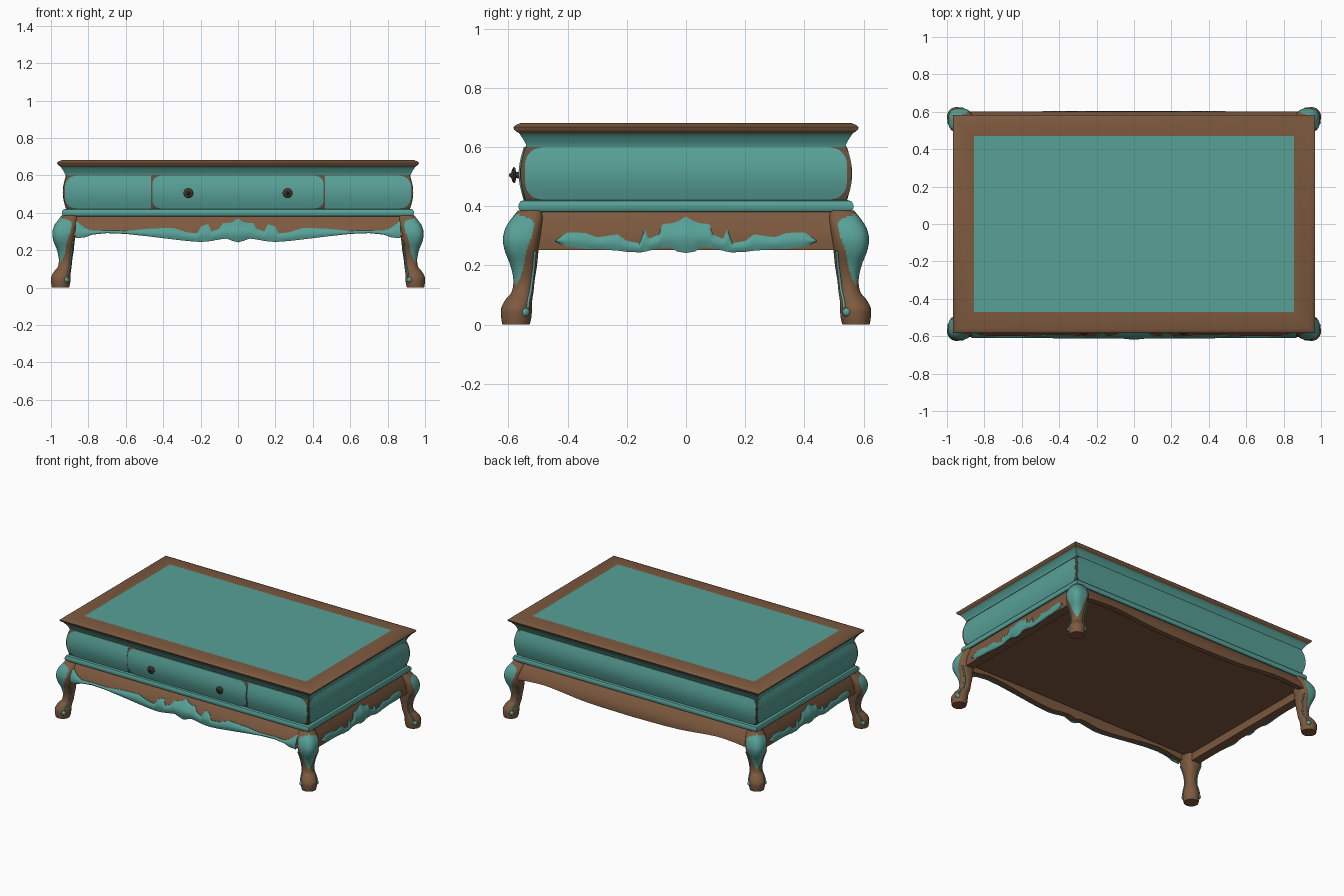
import bpy, bmesh, math
from mathutils import Vector

cube = bpy.data.objects.get("Cube")
if cube:
    bpy.data.objects.remove(cube)


def material(name, r, g, b):
    m = bpy.data.materials.new(name)
    m.use_nodes = True
    m.diffuse_color = (r, g, b, 1)
    m.node_tree.nodes["Principled BSDF"].inputs["Base Color"].default_value = (r, g, b, 1)
    return m


TEAL = material("teal paint", 0.095, 0.355, 0.31)
WOOD = material("brown wood", 0.205, 0.10, 0.049)
WORN = material("worn edge", 0.125, 0.08, 0.045)
METAL = material("dark bronze", 0.05, 0.035, 0.028)
STRETCH = 0.376  # extra half length along x compared with y


def finish(name, bm, mats, angle=35):
    bmesh.ops.recalc_face_normals(bm, faces=bm.faces)
    mesh = bpy.data.meshes.new(name)
    bm.to_mesh(mesh)
    bm.free()
    for m in mats:
        mesh.materials.append(m)
    ob = bpy.data.objects.new(name, mesh)
    bpy.context.collection.objects.link(ob)
    bpy.ops.object.select_all(action='DESELECT')
    ob.select_set(True)
    bpy.context.view_layer.objects.active = ob
    bpy.ops.object.shade_smooth_by_angle(angle=math.radians(angle))


def interp(points, x, smooth=False):
    """Interpolate rows (x, a, b, ...) linearly or with a smooth cubic."""
    x = min(max(x, points[0][0]), points[-1][0])
    i = next(k for k in range(len(points) - 1) if x <= points[k + 1][0])
    p, q = points[i], points[i + 1]
    o, r = points[max(i - 1, 0)], points[min(i + 2, len(points) - 1)]
    h = q[0] - p[0]
    t = (x - p[0]) / h
    out = []
    for c in range(1, len(p)):
        if smooth:
            m0 = (q[c] - o[c]) / (q[0] - o[0]) * h
            m1 = (r[c] - p[c]) / (r[0] - p[0]) * h
            out.append((2*t**3 - 3*t*t + 1) * p[c] + (t**3 - 2*t*t + t) * m0
                       + (3*t*t - 2*t**3) * q[c] + (t**3 - t*t) * m1)
        else:
            out.append(p[c] + (q[c] - p[c]) * t)
    return out


def loft(name, profile, mats, seg_mat=lambda k: 0, stretch=STRETCH):
    """Stack of rectangles (half depth, z); seg_mat picks a slot by segment, last is the top cap."""
    bm = bmesh.new()
    rings = [[bm.verts.new((sx * (d + stretch), sy * d, z))
              for sx, sy in ((-1, -1), (1, -1), (1, 1), (-1, 1))] for d, z in profile]
    for k, (a, b) in enumerate(zip(rings, rings[1:])):
        for i in range(4):
            j = (i + 1) % 4
            bm.faces.new((a[i], a[j], b[j], b[i])).material_index = seg_mat(k)
    bm.faces.new(rings[0]).material_index = seg_mat(0)
    bm.faces.new(rings[-1]).material_index = seg_mat(len(rings) - 1)
    finish(name, bm, mats)


def place(side, u, d, z):
    """u runs to the right along a side, d is the distance outward."""
    return {"front": (u, -d, z), "back": (-u, d, z),
            "left": (d + STRETCH, u, z), "right": (-d - STRETCH, -u, z)}[side]


def sheet(name, side, nu, nv, shape, mat, thickness):
    """Closed slab whose outer surface is shape(s, t) -> (u, d, z)."""
    bm = bmesh.new()
    outer, inner = [], []
    for i in range(nu + 1):
        pts = [shape(i / nu, j / nv) for j in range(nv + 1)]
        outer.append([bm.verts.new(place(side, u, d, z)) for u, d, z in pts])
        inner.append([bm.verts.new(place(side, u, d - thickness, z)) for u, d, z in pts])
    for g in (outer, inner):
        for i in range(nu):
            for j in range(nv):
                bm.faces.new((g[i][j], g[i + 1][j], g[i + 1][j + 1], g[i][j + 1]))
    for i in range(nu):
        for j in (0, nv):
            bm.faces.new((outer[i][j], outer[i + 1][j], inner[i + 1][j], inner[i][j]))
    for j in range(nv):
        for i in (0, nu):
            bm.faces.new((outer[i][j], outer[i][j + 1], inner[i][j + 1], inner[i][j]))
    finish(name, bm, [mat])


# Table top: painted field, wooden border and edge, painted cove
loft("table_top", [(0.538, 0.60), (0.54, 0.608), (0.546, 0.62), (0.555, 0.634), (0.564, 0.647),
                   (0.57, 0.65), (0.58, 0.658), (0.583, 0.667), (0.575, 0.674),
                   (0.558, 0.681), (0.47, 0.681)],
     [TEAL, WOOD], lambda k: 0 if k < 4 or k == 10 else 1, 0.385)


# Bulging drawer case
def bulge(z):
    return 0.54 + 0.019 * math.sin(math.pi * (z - 0.415) / 0.19)


LOW, HIGH = 0.418, 0.603
loft("case_body", [(bulge(LOW + (HIGH - LOW) * k / 12), LOW + (HIGH - LOW) * k / 12)
                   for k in range(13)], [WORN])
loft("base_moulding", [(0.545, 0.378), (0.559, 0.383), (0.565, 0.392), (0.565, 0.406),
                       (0.559, 0.417), (0.54, 0.422)], [TEAL])


def panel(name, side, u0, u1, r0, r1, lift):
    """Painted panel on the bulge, with rounded corners at either end."""
    def inset(h, r):
        return r - math.sqrt(r * r - (r - h) ** 2) if h < r else 0

    def shape(s, t):
        z = LOW + 0.003 + (HIGH - LOW - 0.006) * t
        h = min(t, 1 - t) * (HIGH - LOW)
        a, b = u0 + inset(h, r0), u1 - inset(h, r1)
        return a + (b - a) * s, bulge(z) + lift, z
    sheet(name, side, 8, 24, shape, TEAL, 0.009)


panel("drawer_front", "front", -0.458, 0.458, 0.05, 0.05, 0.006)
panel("front_panel_right", "front", -0.925, -0.464, 0.065, 0, 0.002)
panel("front_panel_left", "front", 0.464, 0.925, 0, 0.065, 0.002)
panel("back_panel", "back", -0.928, 0.928, 0.045, 0.045, 0.002)
for side in ("left", "right"):
    panel(side + "_panel", side, -0.543, 0.543, 0.06, 0.06, 0.002)

# Drawer knobs, turned from a profile
KNOB = [(0.55, 0.013), (0.574, 0.01), (0.576, 0.024), (0.582, 0.027), (0.587, 0.02),
        (0.59, 0.009), (0.597, 0.004)]
for x, label in ((-0.265, "right"), (0.265, "left")):
    bm = bmesh.new()
    rings = [[bm.verts.new((x + r * math.cos(a * math.pi / 8), -d, 0.505 + r * math.sin(a * math.pi / 8)))
              for a in range(16)] for d, r in KNOB]
    for p, q in zip(rings, rings[1:]):
        for i in range(16):
            bm.faces.new((p[i], p[i - 1], q[i - 1], q[i]))
    bm.faces.new(rings[-1])
    finish("knob_" + label, bm, [METAL])


# Flared aprons, with less flare on the short sides
def flare(side, z):
    amount = 0.053 if side in ("front", "back") else 0.028
    return 0.55 + amount * math.sin(math.pi / 2 * min(1, max(0, (0.385 - z) / 0.11)))


FRONT_EDGE = [(0, 0.252), (0.06, 0.265), (0.2, 0.25), (0.4, 0.267), (0.55, 0.288),
              (0.7, 0.298), (0.8, 0.285), (0.93, 0.27)]
BACK_EDGE = [(0, 0.26), (0.35, 0.268), (0.65, 0.295), (0.8, 0.29), (0.93, 0.275)]
SIDE_EDGE = [(0, 0.253), (0.6, 0.253)]


def apron(side, half, edge, thickness):
    def shape(s, t):
        u = (2 * s - 1) * half
        low = interp(edge, abs(u), True)[0]
        z = low + (0.385 - low) * t
        return u, flare(side, z), z
    sheet(side + "_apron", side, 60, 8, shape, WOOD, thickness)


apron("front", 0.89, FRONT_EDGE, 0.035)
apron("back", 0.89, BACK_EDGE, 0.035)
apron("left", 0.515, SIDE_EDGE, 0.06)
apron("right", 0.515, SIDE_EDGE, 0.06)

# Wooden underside
loft("underside", [(0.545, 0.305), (0.535, 0.382)], [WOOD])

# Carved ornament: rows of (distance from centre, lower edge, upper edge)
LONG_CARVING = [(0, 0.242, 0.37), (0.03, 0.25, 0.35), (0.06, 0.262, 0.345), (0.08, 0.26, 0.345),
                (0.1, 0.257, 0.315), (0.14, 0.25, 0.30), (0.16, 0.247, 0.34), (0.2, 0.244, 0.325),
                (0.215, 0.245, 0.29), (0.27, 0.249, 0.295), (0.35, 0.258, 0.32), (0.48, 0.274, 0.315),
                (0.6, 0.287, 0.303), (0.7, 0.291, 0.306), (0.78, 0.283, 0.304),
                (0.82, 0.268, 0.32), (0.87, 0.264, 0.36)]
SIDE_CARVING = [(0, 0.242, 0.365), (0.03, 0.247, 0.348), (0.05, 0.26, 0.342), (0.08, 0.26, 0.34),
                (0.09, 0.258, 0.305), (0.125, 0.25, 0.29), (0.14, 0.246, 0.325), (0.155, 0.244, 0.275),
                (0.2, 0.246, 0.283), (0.23, 0.25, 0.305), (0.3, 0.255, 0.295), (0.34, 0.256, 0.31),
                (0.4, 0.263, 0.312), (0.44, 0.28, 0.285)]


def carving(side, rows):
    def shape(s, t):
        u = (2 * s - 1) * rows[-1][0]
        low, high = interp(rows, abs(u))
        z = low + (high - low) * t
        relief = (0.006 + 0.007 * math.exp(-(u / 0.07) ** 2)) * math.sin(math.pi * t)
        return u, flare(side, z) + 0.003 + relief, z
    sheet(side + "_carving", side, 174, 8, shape, TEAL, 0.008)


carving("front", LONG_CARVING)
carving("left", SIDE_CARVING)
carving("right", SIDE_CARVING)

# Cabriole legs: rows of (z, centre, half width, squareness)
LEG = [(0, 0.574, 0.046, 2), (0.025, 0.573, 0.051, 2), (0.055, 0.572, 0.052, 2),
       (0.085, 0.564, 0.045, 2), (0.11, 0.552, 0.037, 2), (0.15, 0.547, 0.036, 2.2),
       (0.2, 0.548, 0.045, 2.4), (0.25, 0.555, 0.057, 2.8), (0.29, 0.555, 0.063, 2.8),
       (0.33, 0.547, 0.061, 2.8), (0.36, 0.535, 0.053, 2.8), (0.385, 0.526, 0.042, 2.8)]
# Half angle of the painted knee about the corner diagonal, by height
KNEE = [(0, 0), (0.13, 0), (0.16, 26), (0.2, 46), (0.25, 62), (0.3, 76), (0.34, 76),
        (0.36, 55), (0.372, 0), (0.4, 0)]


def leg(name, sx, sy):
    bm = bmesh.new()
    n, levels = 72, 64

    def corner(x, y, z):
        return (sx * (x + 0.375), sy * y, z)

    rings = []
    for k in range(levels + 1):
        z = 0.385 * k / levels
        c, h, e = interp(LEG, z, True)
        ring = []
        for i in range(n):
            a = 2 * math.pi * i / n
            co, si = math.cos(a), math.sin(a)
            f = h / (abs(co) ** e + abs(si) ** e) ** (1 / e)
            ring.append(bm.verts.new(corner(c + f * co, c + f * si, z)))
        rings.append(ring)
    for k in range(levels):
        reach = interp(KNEE, 0.385 * (k + 0.5) / levels)[0]
        for i in range(n):
            j = (i + 1) % n
            face = bm.faces.new((rings[k][i], rings[k][j], rings[k + 1][j], rings[k + 1][i]))
            off = abs(((i + 0.5) * 360 / n - 45 + 180) % 360 - 180)
            face.material_index = int(off < reach)
    bm.faces.new(rings[0])
    bm.faces.new(rings[-1])
    finish(name, bm, [WOOD, TEAL], 50)

    # Painted bead down the inner edge, ending in a scroll on the foot
    for swap, label in ((False, "side"), (True, "face")):
        curve = bpy.data.curves.new(name + "_bead_" + label, 'CURVE')
        curve.dimensions, curve.bevel_depth, curve.bevel_resolution = '3D', 0.005, 1
        sp = curve.splines.new('POLY')
        sp.points.add(12)
        for i, pt in enumerate(sp.points):
            z = 0.055 + 0.195 * i / 12
            c, h, e = interp(LEG, z, True)
            reach = h * 0.5 ** (1 / e) + 0.001
            out, across = c + reach, c - reach
            pt.co = (*corner(*((across, out) if swap else (out, across)), z), 1)
        curve.materials.append(TEAL)
        bpy.context.collection.objects.link(bpy.data.objects.new(curve.name, curve))
        bm = bmesh.new()
        bmesh.ops.create_uvsphere(bm, u_segments=12, v_segments=8, radius=0.016)
        spot = (0.544, 0.608) if swap else (0.608, 0.544)
        bmesh.ops.translate(bm, verts=bm.verts, vec=Vector(corner(*spot, 0.042)))
        finish(name + "_scroll_" + label, bm, [TEAL])


for sx, xs in ((-1, "right"), (1, "left")):
    for sy, ys in ((-1, "front"), (1, "back")):
        leg(f"{ys}_{xs}_leg", sx, sy)
